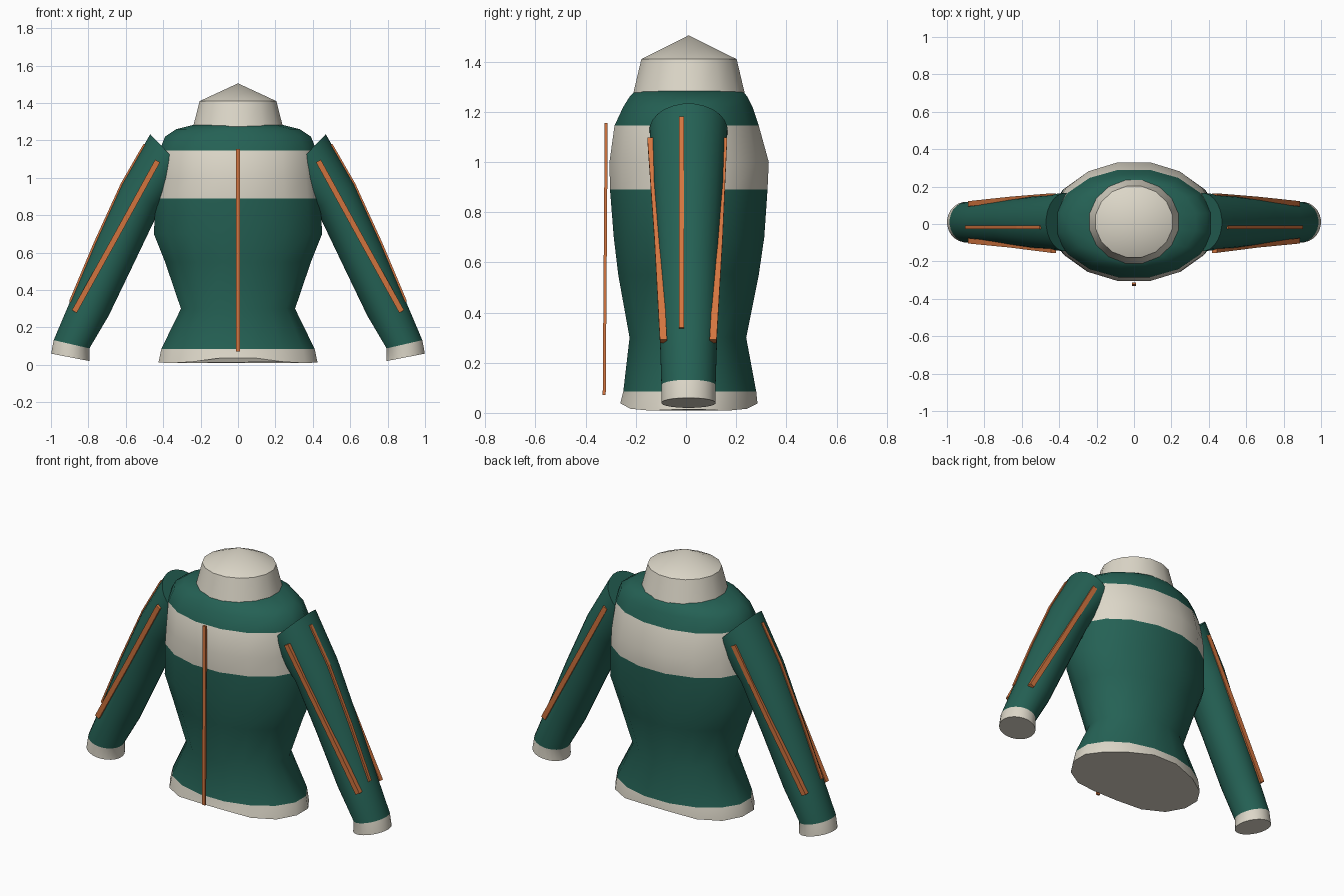
import bpy, bmesh, math
from mathutils import Vector

cube = bpy.data.objects.get("Cube")
if cube:
    bpy.data.objects.remove(cube, do_unlink=True)


def material(name, rgb):
    m = bpy.data.materials.new(name)
    m.use_nodes = True
    m.diffuse_color = (*rgb, 1)
    m.node_tree.nodes["Principled BSDF"].inputs["Base Color"].default_value = (*rgb, 1)
    return m


GREEN = material("deep_green", (0.018, 0.12, 0.09))
CREAM = material("cream", (0.72, 0.68, 0.58))
ORANGE = material("orange", (0.66, 0.18, 0.05))


def ellipse(center, u, v, sides, lift=None):
    """Ring of points; its flats, not its corners, touch the given half sizes."""
    fit = 1 / math.cos(math.pi / sides)
    ring = []
    for i in range(sides):
        a = 2 * math.pi * (i + 0.5) / sides
        p = Vector(center) + (Vector(u) * math.cos(a) + Vector(v) * math.sin(a)) * fit
        if lift:
            p.z += lift(a)
        ring.append(p)
    return ring


def loft(name, rings, mats, bands=None, tip=None, angle=40, smooth=True):
    """Skin rings of points; bands gives the material slot of each span."""
    bm = bmesh.new()
    rows = [[bm.verts.new(p) for p in ring] for ring in rings]
    bands = bands or [0] * (len(rows) - 1)
    n = len(rows[0])
    for a, b, slot in zip(rows, rows[1:], bands):
        for i in range(n):
            j = (i + 1) % n
            bm.faces.new((a[i], a[j], b[j], b[i])).material_index = slot
    bm.faces.new(rows[0]).material_index = bands[0]
    if tip:
        apex = bm.verts.new(tip)
        for i in range(n):
            bm.faces.new((rows[-1][i], rows[-1][(i + 1) % n], apex)).material_index = bands[-1]
    else:
        bm.faces.new(rows[-1]).material_index = bands[-1]
    bmesh.ops.recalc_face_normals(bm, faces=bm.faces)
    mesh = bpy.data.meshes.new(name)
    bm.to_mesh(mesh)
    bm.free()
    for m in mats:
        mesh.materials.append(m)
    ob = bpy.data.objects.new(name, mesh)
    bpy.context.collection.objects.link(ob)
    if smooth:
        bpy.ops.object.select_all(action="DESELECT")
        ob.select_set(True)
        bpy.context.view_layer.objects.active = ob
        bpy.ops.object.shade_smooth_by_angle(angle=math.radians(angle))
    return ob


def strip(name, points, across, out):
    """Thin rectangular bar along points; across and out are half sizes."""
    across, out = Vector(across), Vector(out)
    rings = [[Vector(p) + across * s + out * t
              for s, t in ((-1, -1), (1, -1), (1, 1), (-1, 1))] for p in points]
    return loft(name, rings, [ORANGE], smooth=False)


# Torso: height, half width, front depth, back depth
torso = [
    (0.0, 0.425, 0.262, 0.285),
    (0.085, 0.41, 0.25, 0.28),
    (0.30, 0.305, 0.225, 0.24),
    (0.55, 0.39, 0.27, 0.29),
    (0.70, 0.45, 0.288, 0.312),
    (0.89, 0.44, 0.303, 0.325),
    (1.0, 0.43, 0.305, 0.33),
    (1.145, 0.42, 0.285, 0.29),
    (1.22, 0.39, 0.25, 0.265),
    (1.26, 0.33, 0.225, 0.245),
    (1.285, 0.23, 0.20, 0.225),
]


def hem_wave(a):
    return 0.002 + 0.04 * abs(math.sin(a)) ** 6 + 0.012 * abs(math.cos(a)) ** 4


rings = [ellipse((0, (back - front) / 2, z), (w, 0, 0), (0, (front + back) / 2, 0), 16,
                 hem_wave if k == 0 else None)
         for k, (z, w, front, back) in enumerate(torso)]
loft("jacket_body", rings, [GREEN, CREAM], [1, 0, 0, 0, 0, 1, 1, 0, 0, 0], angle=60)

# Collar with a shallow pointed top
collar = [ellipse((0, 0.012, z), (rx, 0, 0), (0, ry, 0), 16)
          for z, rx, ry in ((1.262, 0.243, 0.225), (1.41, 0.205, 0.19))]
loft("collar", collar, [CREAM], tip=(0, 0.01, 1.505))

# Front zip
strip("front_zip", [(0, -0.326, 0.072), (0, -0.318, 1.155)], (0.01, 0, 0), (0, 0.006, 0))

# Sleeve rings: x, z, tilt in degrees, half width, half depth
sleeve = [
    (0.365, 1.125, 46, 0.15, 0.155),
    (0.52, 0.90, 33, 0.122, 0.14),
    (0.66, 0.60, 24, 0.118, 0.122),
    (0.795, 0.30, 20, 0.11, 0.114),
    (0.89, 0.11, 13, 0.098, 0.108),
    (0.896, 0.04, 11, 0.105, 0.108),
]

for side, s in (("left", 1), ("right", -1)):
    rings, outer = [], []
    for x, z, tilt, half, depth in sleeve:
        t = math.radians(tilt)
        u = Vector((s * math.cos(t), 0, math.sin(t)))
        c = Vector((s * x, 0.01, z))
        rings.append(ellipse(c, u * half, (0, depth, 0), 24))
        outer.append(c + u * half - Vector((0, 0.027, 0)))
    loft(side + "_sleeve", rings, [GREEN, CREAM], [0, 0, 0, 0, 1])

    # Sleeve piping on the front, back and outer side
    width = (s * 0.013, 0, 0.007)
    strip(side + "_front_piping",
          [(s * 0.43, -0.14, 1.09), (s * 0.65, -0.112, 0.69), (s * 0.875, -0.09, 0.285)],
          width, (0, 0.014, 0))
    strip(side + "_back_piping",
          [(s * 0.43, 0.15, 1.09), (s * 0.65, 0.132, 0.69), (s * 0.875, 0.108, 0.285)],
          width, (0, 0.014, 0))
    start = outer[0].lerp(outer[1], 0.2)
    strip(side + "_outer_piping", [start] + outer[1:4], (0, 0.01, 0), (s * 0.005, 0, 0.002))
